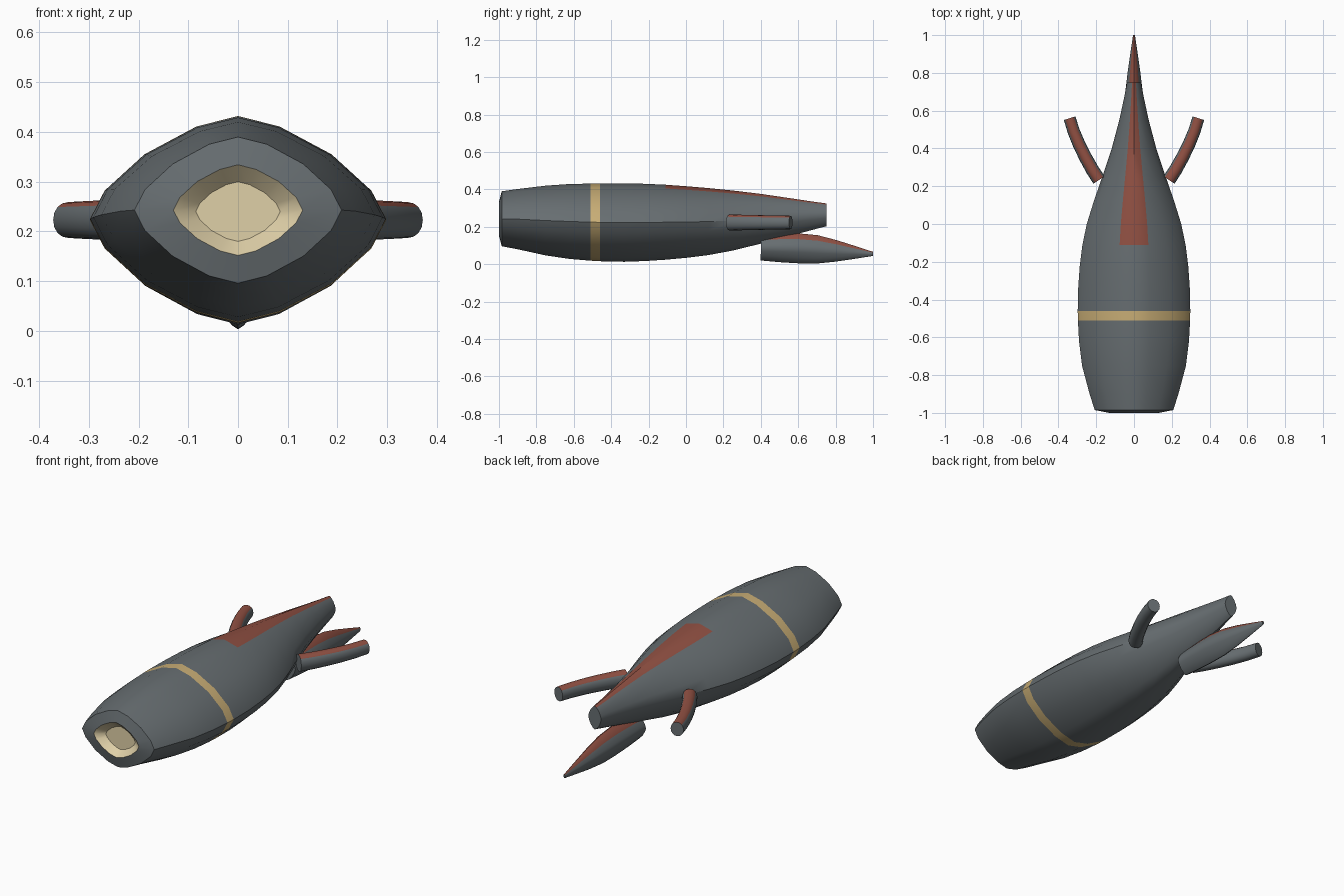
import bpy, bmesh, math
from mathutils import Vector

if "Cube" in bpy.data.objects:
    bpy.data.objects.remove(bpy.data.objects["Cube"])


def material(name, rgb):
    m = bpy.data.materials.new(name)
    m.diffuse_color = (*rgb, 1)
    m.use_nodes = True
    m.node_tree.nodes["Principled BSDF"].inputs["Base Color"].default_value = m.diffuse_color
    return m


GREY = material("slate grey", (0.135, 0.155, 0.165))
RED = material("rust red", (0.28, 0.08, 0.055))
GOLD = material("sand gold", (0.58, 0.42, 0.18))
CREAM = material("pale cream", (0.74, 0.63, 0.39))
SIDES = 16


def spow(v, p):
    return math.copysign(abs(v) ** p, v) if abs(v) > 1e-6 else 0.0


def loft(name, stations, power, rule, upright=False):
    """Skin rings (x, y, z, half width, half height); rule(station, side) gives the colour."""
    bm = bmesh.new()
    centres = [Vector(s[:3]) for s in stations]
    rings = []
    for i, s in enumerate(stations):
        t = centres[min(i + 1, len(s_all := centres) - 1)] - centres[max(i - 1, 0)]
        t = Vector((0, 1, 0)) if upright else t.normalized()
        side = t.cross(Vector((0, 0, 1))).normalized()
        up = side.cross(t)
        ring = []
        for k in range(SIDES):
            a = 2 * math.pi * k / SIDES
            ring.append(bm.verts.new(centres[i] + side * s[3] * spow(math.cos(a), power)
                                     + up * s[4] * spow(math.sin(a), power)))
        rings.append(ring)
    for i in range(len(rings) - 1):
        for k in range(SIDES):
            n = (k + 1) % SIDES
            f = bm.faces.new((rings[i][k], rings[i][n], rings[i + 1][n], rings[i + 1][k]))
            f.material_index = rule(i, k)
    bm.faces.new(rings[0][::-1]).material_index = rule(-1, 0)
    bm.faces.new(rings[-1])
    bmesh.ops.recalc_face_normals(bm, faces=bm.faces)
    me = bpy.data.meshes.new(name)
    bm.to_mesh(me)
    bm.free()
    for m in (GREY, RED, GOLD, CREAM):
        me.materials.append(m)
    ob = bpy.data.objects.new(name, me)
    bpy.context.collection.objects.link(ob)
    bpy.ops.object.select_all(action='DESELECT')
    ob.select_set(True)
    bpy.context.view_layer.objects.active = ob
    bpy.ops.object.shade_smooth_by_angle(angle=math.radians(40))
    return ob


# Body: recessed cream mouth, then hull (y, half width, bottom, top)
hull = [(-0.965, 0.085, 0.18, 0.30), (-1.0, 0.13, 0.152, 0.334), (-0.985, 0.208, 0.096, 0.39),
        (-0.9, 0.235, 0.08, 0.402), (-0.75, 0.275, 0.047, 0.42), (-0.62, 0.291, 0.028, 0.429),
        (-0.51, 0.297, 0.019, 0.431), (-0.46, 0.298, 0.016, 0.432), (-0.33, 0.295, 0.013, 0.432),
        (-0.22, 0.287, 0.017, 0.43), (-0.11, 0.273, 0.024, 0.425), (0.0, 0.25, 0.034, 0.417),
        (0.12, 0.213, 0.049, 0.407), (0.25, 0.168, 0.073, 0.394), (0.4, 0.118, 0.11, 0.376),
        (0.55, 0.078, 0.15, 0.354), (0.67, 0.052, 0.182, 0.336), (0.75, 0.037, 0.203, 0.325)]


def body_rule(i, k):
    if i < 1:
        return 3
    if hull[i][0] == -0.51:
        return 2
    return 1 if hull[i][0] >= -0.11 and k in (3, 4) else 0


loft("body", [(0, y, (b + t) / 2, w, (t - b) / 2) for y, w, b, t in hull],
     1.33, body_rule, upright=True)


# Red stripe over the four top facets
def top_stripe(i, k):
    return 1 if i >= 0 and 2 <= k <= 5 else 0


# Curved side arms
for sx, label in ((1, "right"), (-1, "left")):
    arm = [(0.185, 0.233), (0.222, 0.29), (0.258, 0.355), (0.29, 0.42), (0.319, 0.49), (0.341, 0.56)]
    loft(label + "_arm", [(sx * x, y, 0.223, 0.036 - 0.0008 * i, 0.043 - 0.0014 * i)
                          for i, (x, y) in enumerate(arm)], 0.95, top_stripe)

# Lower tail cone
loft("lower_tail", [(0, 0.40, 0.088, 0.05, 0.068), (0, 0.5, 0.087, 0.053, 0.076),
                    (0, 0.6, 0.085, 0.052, 0.08), (0, 0.7, 0.079, 0.046, 0.076),
                    (0, 0.8, 0.071, 0.034, 0.058), (0, 0.9, 0.063, 0.02, 0.035),
                    (0, 1.0, 0.055, 0.005, 0.011)], 1.4, top_stripe)
